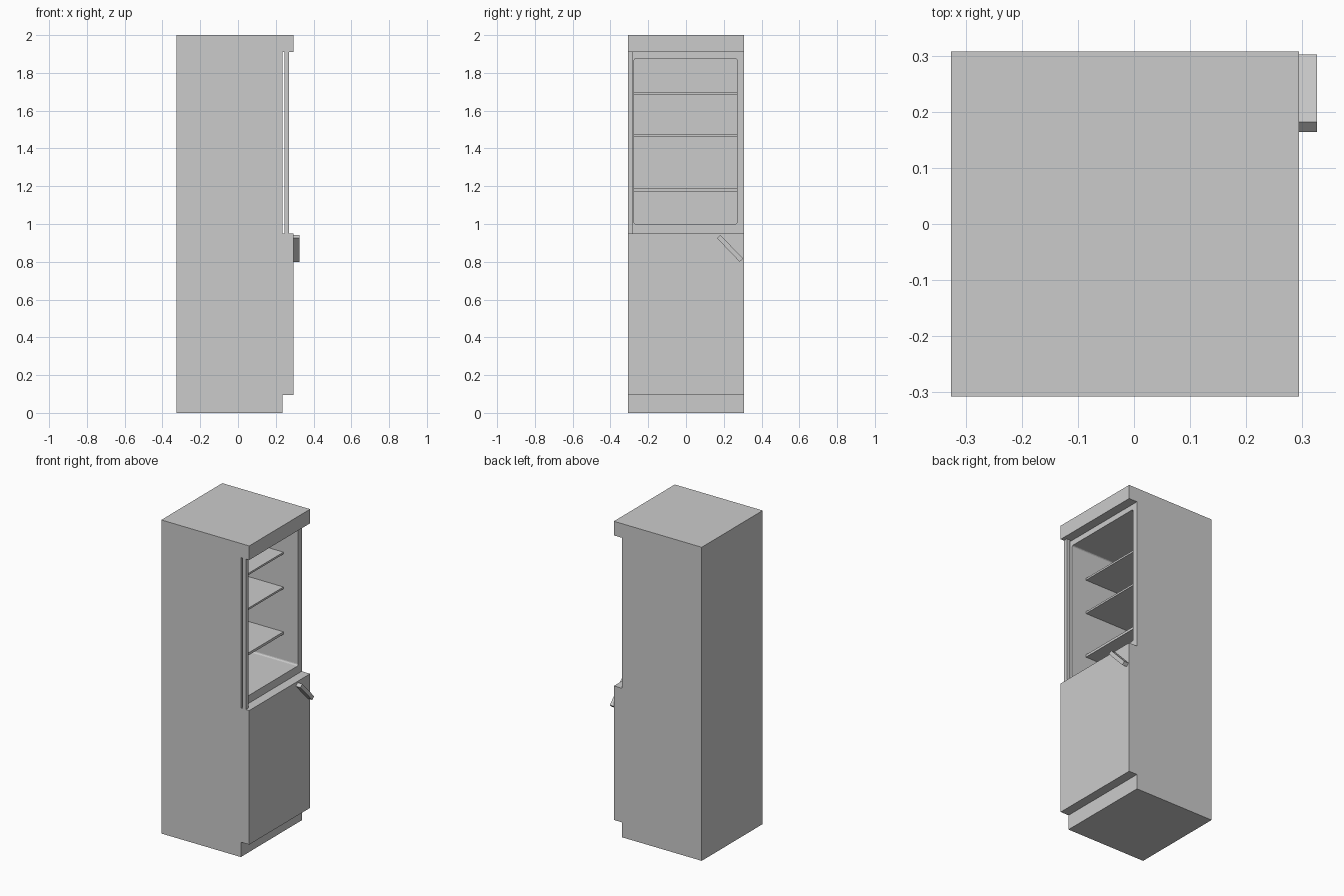
import bpy, bmesh, math

if "Cube" in bpy.data.objects:
    bpy.data.objects.remove(bpy.data.objects["Cube"])

grey = bpy.data.materials.new("light_grey")
grey.diffuse_color = (0.6, 0.6, 0.6, 1)
grey.use_nodes = True
grey.node_tree.nodes["Principled BSDF"].inputs["Base Color"].default_value = grey.diffuse_color

X0, XF, XD = -0.326, 0.235, 0.294    # back, cabinet front, door front
HW = 0.307                           # half width


def finish(name, bm):
    bmesh.ops.recalc_face_normals(bm, faces=bm.faces)
    me = bpy.data.meshes.new(name)
    bm.to_mesh(me)
    bm.free()
    me.materials.append(grey)
    ob = bpy.data.objects.new(name, me)
    bpy.context.collection.objects.link(ob)
    return ob


def box(name, x, y, z):
    bm = bmesh.new()
    bmesh.ops.create_cube(bm, size=1)
    for v in bm.verts:
        v.co = [a + (c + 0.5) * (b - a) for c, (a, b) in zip(v.co, (x, y, z))]
    return finish(name, bm)


def extrude(name, points, offset):
    bm = bmesh.new()
    face = bm.faces.new([bm.verts.new(p) for p in points])
    ext = bmesh.ops.extrude_face_region(bm, geom=[face])
    verts = [g for g in ext["geom"] if isinstance(g, bmesh.types.BMVert)]
    bmesh.ops.translate(bm, verts=verts, vec=offset)
    return finish(name, bm)


# Cabinet: side profile with overhanging top
profile = [(X0, 0), (XF, 0), (XF, 1.91), (XD, 1.91), (XD, 2), (X0, 2)]
cabinet = extrude("cabinet", [(x, -HW, z) for x, z in profile], (0, 2 * HW, 0))

# Hollow compartment with slightly rounded corners
cy, cz, hy, hz, r = -0.002, 1.4375, 0.273, 0.4375, 0.01
outline = []
for i, (sy, sz) in enumerate([(1, 1), (-1, 1), (-1, -1), (1, -1)]):
    for k in range(4):
        a = math.radians(90 * i + 30 * k)
        outline.append((-0.29, cy + sy * (hy - r) + r * math.cos(a),
                        cz + sz * (hz - r) + r * math.sin(a)))
cutter = extrude("compartment_cutter", outline, (0.6, 0, 0))
cutter.hide_render = True
cut = cabinet.modifiers.new("compartment", 'BOOLEAN')
cut.operation = 'DIFFERENCE'
cut.solver = 'EXACT'
cut.object = cutter
bpy.context.view_layer.objects.active = cabinet
cabinet.select_set(True)
bpy.ops.object.modifier_apply(modifier=cut.name)
bpy.data.objects.remove(cutter)

# Shelves
for i, (z0, z1) in enumerate([(1.172, 1.188), (1.462, 1.474), (1.684, 1.696)]):
    box(f"shelf_{i + 1}", (-0.29, 0.131), (cy - hy, cy + hy), (z0, z1))

# Lower door and upright post in front of the opening
box("lower_door", (XF, XD), (-HW, HW), (0.095, 0.95))
box("upright_post", (0.245, 0.27), (-HW, -0.281), (0.95, 1.91))

# Slanted door handle
corners = [(0.164, 0.925), (0.182, 0.942), (0.302, 0.817), (0.284, 0.80)]
extrude("door_handle", [(XD, y, z) for y, z in corners], (0.032, 0, 0))
